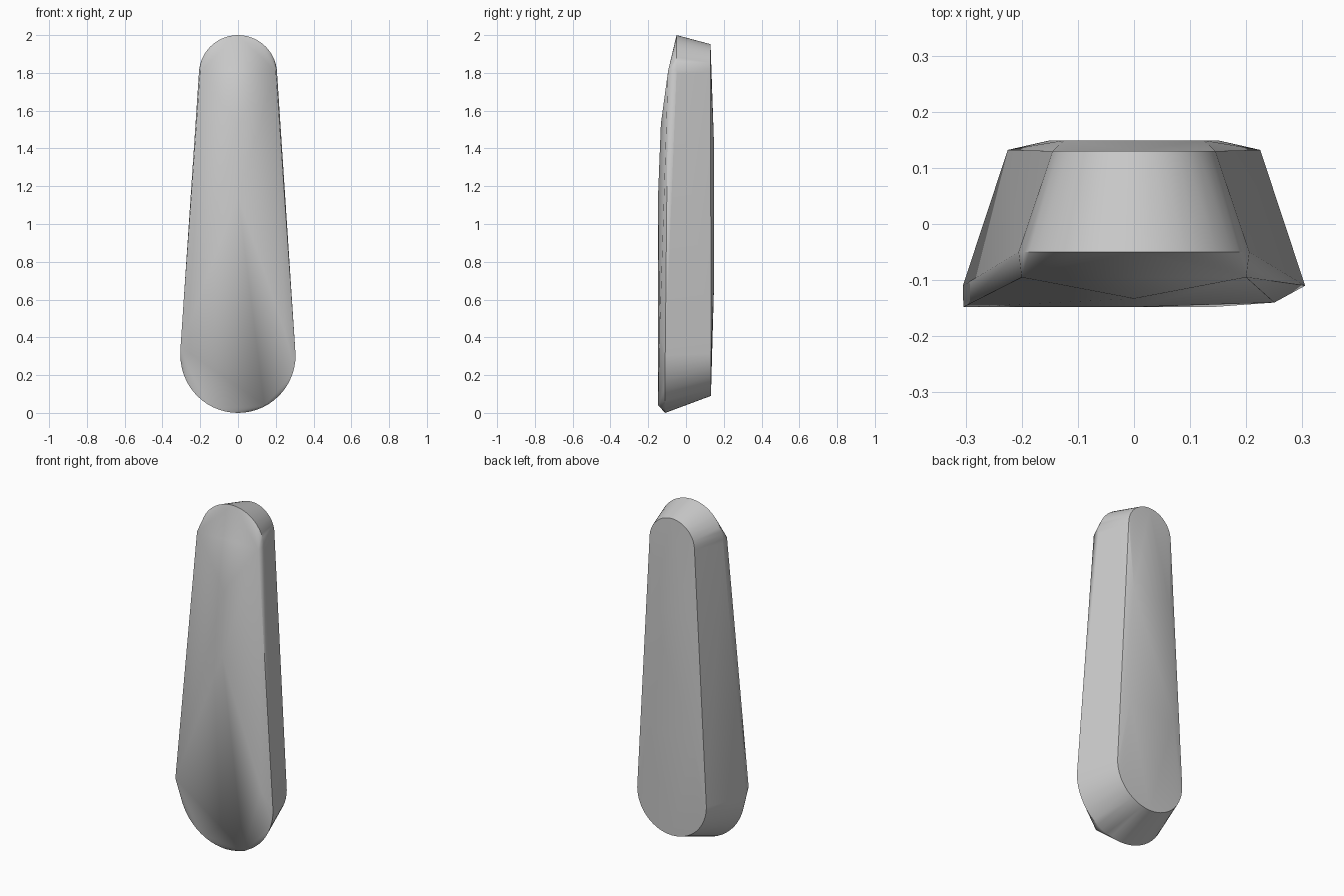
import bpy
import bmesh
from math import sin, cos, pi

cube = bpy.data.objects.get("Cube")
if cube:
    bpy.data.objects.remove(cube)


def make_material(name, colour):
    mat = bpy.data.materials.new(name)
    mat.use_nodes = True
    mat.diffuse_color = colour
    mat.node_tree.nodes["Principled BSDF"].inputs["Base Color"].default_value = colour
    return mat


def arc(bm, radius, centre_z, depth, direction, steps=28):
    """Half circle facing up (direction 1) or down (-1), at one depth."""
    for i in range(steps + 1):
        a = pi * i / steps
        bm.verts.new((radius * cos(a), depth, centre_z + direction * radius * sin(a)))


bm = bmesh.new()

# Widest rim: large round foot, small round head
arc(bm, 0.305, 0.305, -0.11, -1)
arc(bm, 0.207, 1.793, -0.05, 1)

# Smaller back rim
arc(bm, 0.225, 0.315, 0.132, -1)
arc(bm, 0.146, 1.806, 0.13, 1)

# Shallow crown on the back
for x, z in ((0.125, 1.4), (0.15, 0.7)):
    for side in (-1, 1):
        bm.verts.new((side * x, 0.149, z))

# Facet corners of the front
for corner in ((-0.2, -0.095, 1.81), (0.2, -0.095, 1.81),
               (0, -0.133, 1.53), (0, -0.148, 1.15),
               (-0.304, -0.148, 0.35), (0.14, -0.148, 0.04),
               (0.25, -0.14, 0.42)):
    bm.verts.new(corner)

# Skin the profiles into one faceted body
hull = bmesh.ops.convex_hull(bm, input=bm.verts)
loose = {v for v in hull["geom_interior"] + hull["geom_unused"]
         if isinstance(v, bmesh.types.BMVert) and not v.link_faces}
bmesh.ops.delete(bm, geom=list(loose), context='VERTS')
bmesh.ops.recalc_face_normals(bm, faces=bm.faces)

mesh = bpy.data.meshes.new("handle_body")
bm.to_mesh(mesh)
bm.free()
body = bpy.data.objects.new("handle_body", mesh)
bpy.context.collection.objects.link(body)
mesh.materials.append(make_material("plain grey", (0.6, 0.6, 0.6, 1)))

# Smooth the rounded walls and keep the rims crisp
bpy.ops.object.select_all(action='DESELECT')
body.select_set(True)
bpy.context.view_layer.objects.active = body
bpy.ops.object.shade_smooth_by_angle(angle=pi / 6)
